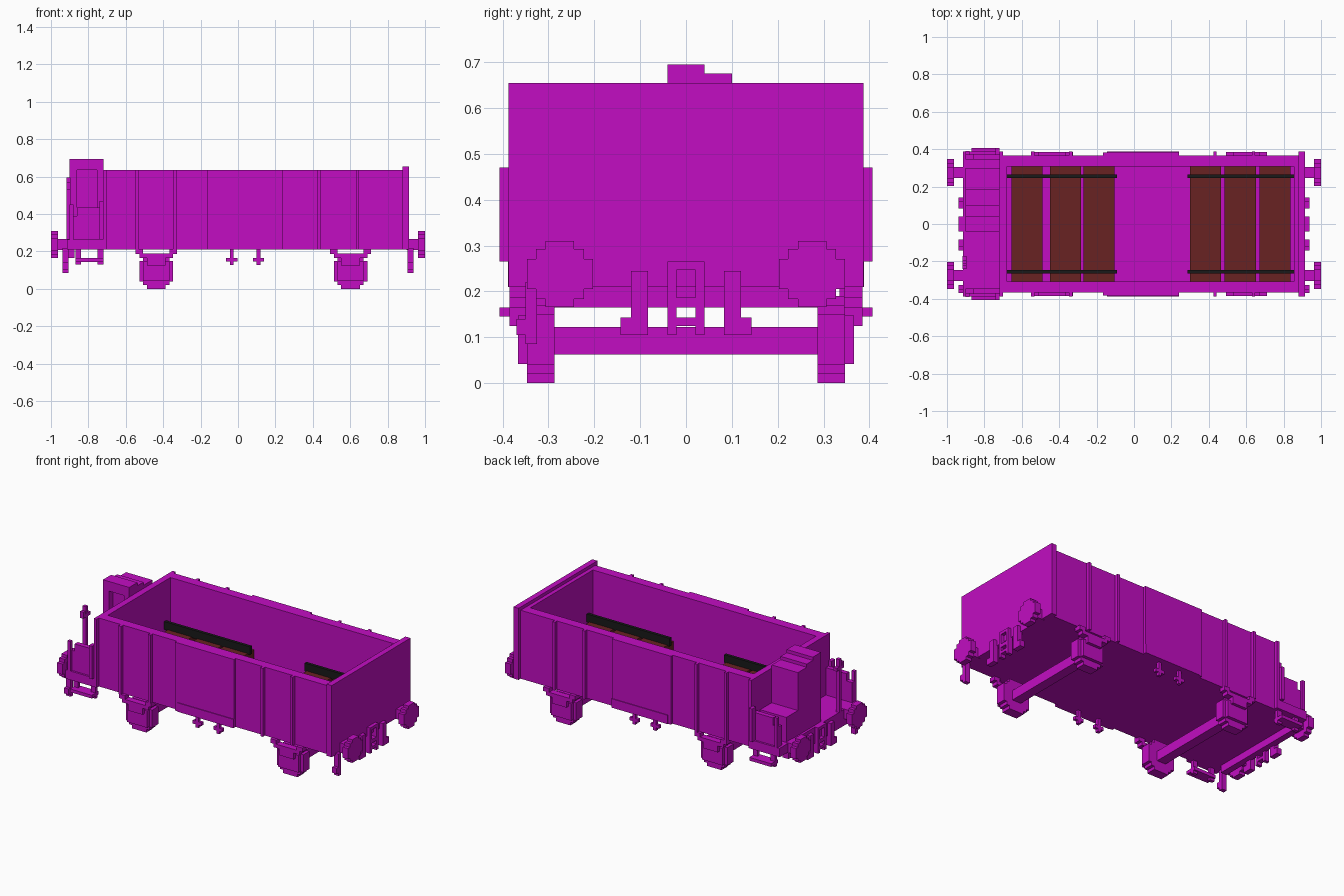
import bpy, bmesh
from mathutils import Vector

if "Cube" in bpy.data.objects:
    bpy.data.objects.remove(bpy.data.objects["Cube"])


def material(name, rgb):
    m = bpy.data.materials.new(name)
    m.use_nodes = True
    m.diffuse_color = (*rgb, 1)
    m.node_tree.nodes["Principled BSDF"].inputs["Base Color"].default_value = (*rgb, 1)
    return m


MAGENTA = material("magenta", (0.54, 0.004, 0.54))
BROWN = material("brown_wood", (0.138, 0.016, 0.016))
BLACK = material("black_strap", (0.01, 0.01, 0.01))


def finish(name, bm, mat):
    bmesh.ops.recalc_face_normals(bm, faces=bm.faces)
    mesh = bpy.data.meshes.new(name)
    bm.to_mesh(mesh)
    bm.free()
    mesh.materials.append(mat)
    ob = bpy.data.objects.new(name, mesh)
    bpy.context.collection.objects.link(ob)
    return ob


def boxes(name, spans, mat=MAGENTA):
    """One object from boxes given as (x0, x1, y0, y1, z0, z1)."""
    bm = bmesh.new()
    for x0, x1, y0, y1, z0, z1 in spans:
        vs = bmesh.ops.create_cube(bm, size=1)["verts"]
        bmesh.ops.scale(bm, vec=(x1 - x0, y1 - y0, z1 - z0), verts=vs)
        bmesh.ops.translate(bm, vec=((x0 + x1) / 2, (y0 + y1) / 2, (z0 + z1) / 2), verts=vs)
    return finish(name, bm, mat)


def both_sides(spans):
    """Repeat boxes mirrored across y = 0."""
    return spans + [(a, b, -d, -c, e, f) for a, b, c, d, e, f in spans]


def stepped_disc(name, quadrant, origin, u, v, axis, depth):
    """Stepped round prism; quadrant runs from the top to the side."""
    q = quadrant
    ring = q + [(a, -b) for a, b in reversed(q)]
    ring += [(-a, -b) for a, b in q] + [(-a, b) for a, b in reversed(q)]
    bm = bmesh.new()
    o, u, v, n = Vector(origin), Vector(u), Vector(v), Vector(axis)
    f = bm.faces.new([bm.verts.new(o + u * a + v * b) for a, b in ring])
    ext = bmesh.ops.extrude_face_region(bm, geom=[f])["geom"]
    bmesh.ops.translate(bm, vec=n * depth, verts=[g for g in ext if isinstance(g, bmesh.types.BMVert)])
    return finish(name, bm, MAGENTA)


# Open body: floor, side walls, end walls
boxes("body_floor", [(-0.72, 0.89, -0.366, 0.366, 0.21, 0.25)])
boxes("side_walls", both_sides([(-0.72, 0.89, 0.307, 0.366, 0.21, 0.635)]))
boxes("inner_end_walls", [(-0.72, -0.68, -0.31, 0.31, 0.25, 0.635),
                          (0.855, 0.89, -0.31, 0.31, 0.25, 0.635)])
boxes("end_board", [(0.88, 0.915, -0.387, 0.387, 0.21, 0.655)])

# Side ribs, corner plates and doors
ribs = [(x, x + 0.017, 0.36, 0.387, 0.21, 0.635) for x in (-0.55, -0.347, 0.425, 0.63)]
boxes("side_ribs", both_sides(ribs))
boxes("corner_posts", both_sides([(-0.72, -0.70, 0.36, 0.387, 0.21, 0.635)]))
boxes("side_doors", both_sides([(-0.165, 0.24, 0.36, 0.383, 0.21, 0.635)]))
boxes("door_sills", both_sides([(-0.145, 0.24, 0.37, 0.388, 0.21, 0.265)]))

# Cargo planks with straps
starts = (-0.655, -0.45, -0.27, 0.30, 0.485, 0.67)
boxes("cargo_planks", [(x, x + 0.166, -0.307, 0.307, 0.25, 0.34) for x in starts], BROWN)
boxes("cargo_straps", both_sides([(-0.68, -0.09, 0.246, 0.265, 0.335, 0.385),
                                  (0.285, 0.855, 0.246, 0.265, 0.335, 0.385)]), BLACK)

# Brake platform
boxes("platform", [(-0.915, -0.72, -0.387, 0.387, 0.21, 0.265)])
boxes("platform_beam", [(-0.915, -0.875, -0.30, 0.30, 0.165, 0.21)])
boxes("platform_side_panels", both_sides([
    (-0.90, -0.72, 0.345, 0.375, 0.265, 0.39),
    (-0.86, -0.72, 0.345, 0.375, 0.39, 0.435)]))
boxes("grab_rails", both_sides([(-0.74, -0.718, 0.37, 0.407, 0.265, 0.47),
                                (-0.90, -0.88, 0.37, 0.39, 0.265, 0.45)]))
boxes("footsteps", both_sides([
    (-0.87, -0.72, 0.34, 0.407, 0.145, 0.165),
    (-0.87, -0.84, 0.35, 0.37, 0.13, 0.21),
    (-0.75, -0.72, 0.35, 0.37, 0.13, 0.21)]))

# Cabinet with a stepped top and a recess on its front side
boxes("brake_cabinet", [
    (-0.90, -0.72, 0.00, 0.187, 0.265, 0.655),
    (-0.90, -0.72, 0.00, 0.10, 0.655, 0.675),
    (-0.90, -0.72, -0.04, 0.04, 0.635, 0.695),
    (-0.90, -0.72, -0.04, 0.00, 0.265, 0.435),
    (-0.90, -0.86, -0.04, 0.00, 0.435, 0.635),
    (-0.755, -0.72, -0.04, 0.00, 0.435, 0.635)])
boxes("cabinet_base", [(-0.90, -0.72, 0.187, 0.30, 0.265, 0.42)])
boxes("handbrake", [(-0.918, -0.895, -0.215, -0.195, 0.265, 0.595),
                    (-0.918, -0.895, -0.24, -0.17, 0.53, 0.55),
                    (-0.918, -0.895, -0.24, -0.22, 0.55, 0.57)])

# Couplings, hoses and buffers at both ends
PAD = [(0.031, 0.072), (0.031, 0.055), (0.052, 0.055), (0.052, 0.033), (0.072, 0.033)]
for s, end in ((1, "right"), (-1, "left")):
    def ex(a, b):
        return (min(s * a, s * b), max(s * a, s * b))
    e = ex(0.905, 0.937)
    boxes(end + "_coupling", [
        (*e, -0.04, -0.021, 0.105, 0.265), (*e, 0.021, 0.04, 0.105, 0.265),
        (*e, -0.021, 0.021, 0.247, 0.265), (*e, -0.021, 0.021, 0.165, 0.187),
        (*e, -0.021, 0.021, 0.125, 0.143)])
    boxes(end + "_hoses", both_sides([(*e, 0.083, 0.12, 0.105, 0.245),
                                      (*e, 0.12, 0.143, 0.105, 0.143)]))
    boxes(end + "_end_hooks", [(*e, -0.35, -0.325, 0.085, 0.22),
                               (*e, -0.37, -0.35, 0.105, 0.14)])
    for y, side in ((0.275, "back"), (-0.275, "front")):
        boxes(f"{end}_{side}_buffer_stem", [(*ex(0.90, 0.97), y - 0.03, y + 0.03, 0.207, 0.268)])
        stepped_disc(f"{end}_{side}_buffer", PAD, (s * 0.962, y, 0.238),
                     (0, 1, 0), (0, 0, 1), (s, 0, 0), 0.038)

# Wheels, axles, axle boxes and springs
WHEEL = [(0.05, 0.095), (0.05, 0.075), (0.07, 0.075), (0.07, 0.055), (0.09, 0.055)]
for x, end in ((-0.437, "left"), (0.602, "right")):
    for s, side in ((1, "back"), (-1, "front")):
        stepped_disc(f"{end}_{side}_wheel", WHEEL, (x, s * 0.287, 0.095),
                     (1, 0, 0), (0, 0, 1), (0, s, 0), 0.06)
    boxes(end + "_axle", [(x - 0.03, x + 0.03, -0.29, 0.29, 0.062, 0.122)])
    boxes(end + "_axle_boxes", both_sides([(x - 0.07, x + 0.07, 0.34, 0.367, 0.042, 0.147)]))
    boxes(end + "_springs", both_sides([
        (x - 0.05, x + 0.05, 0.335, 0.385, 0.125, 0.167),
        (x - 0.09, x + 0.09, 0.345, 0.385, 0.165, 0.188),
        (x - 0.11, x - 0.07, 0.345, 0.385, 0.186, 0.212),
        (x + 0.07, x + 0.11, 0.345, 0.385, 0.186, 0.212)]))

# Small brake levers under the doors
for x, name in ((-0.033, "left_levers"), (0.11, "right_levers")):
    boxes(name, both_sides([(x - 0.01, x + 0.01, 0.335, 0.355, 0.128, 0.21),
                            (x - 0.03, x + 0.03, 0.335, 0.355, 0.146, 0.166)]))
